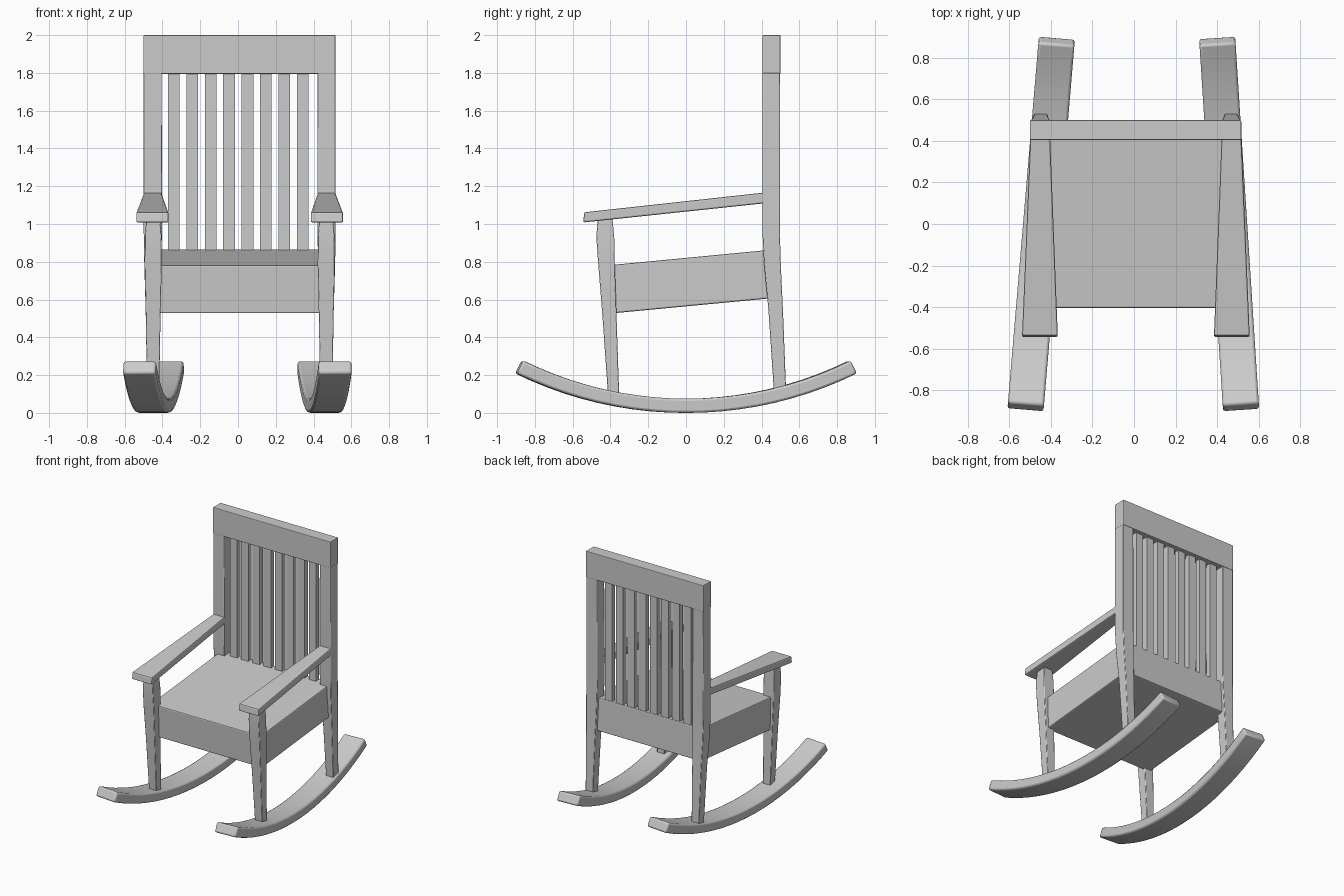
import bpy, bmesh, math
from mathutils import Vector

if "Cube" in bpy.data.objects:
    bpy.data.objects.remove(bpy.data.objects["Cube"])

OFF = 0.009  # slight sideways offset of the upper frame


def loft(name, rings, bevel=0.006, smooth=False):
    """Skin a chain of four-cornered rings into a closed solid."""
    bm = bmesh.new()
    vs = [[bm.verts.new(p) for p in r] for r in rings]
    for a, b in zip(vs, vs[1:]):
        for i in range(4):
            j = (i + 1) % 4
            bm.faces.new((a[i], a[j], b[j], b[i]))
    bm.faces.new(vs[0])
    bm.faces.new(vs[-1])
    bmesh.ops.recalc_face_normals(bm, faces=bm.faces)
    me = bpy.data.meshes.new(name)
    bm.to_mesh(me)
    bm.free()
    ob = bpy.data.objects.new(name, me)
    bpy.context.collection.objects.link(ob)
    if bevel:
        m = ob.modifiers.new("bevel", 'BEVEL')
        m.width = bevel
        m.segments = 2
        m.limit_method = 'ANGLE'
        m.angle_limit = math.radians(40)
    if smooth:
        bpy.context.view_layer.objects.active = ob
        ob.select_set(True)
        bpy.ops.object.shade_smooth_by_angle(angle=math.radians(30))
        ob.select_set(False)
    return ob


def flat_ring(x0, x1, y0, y1, z):
    return [(x0, y0, z), (x1, y0, z), (x1, y1, z), (x0, y1, z)]


def end_ring(x0, x1, y, z0, z1, lean=0.0):
    return [(x0, y + lean, z0), (x1, y + lean, z0), (x1, y, z1), (x0, y, z1)]


def box(name, x0, x1, y0, y1, z0, z1, bevel=0.004):
    return loft(name, [flat_ring(x0, x1, y0, y1, z0), flat_ring(x0, x1, y0, y1, z1)], bevel)


def column(name, side, sections, smooth=True):
    """Upright post: sections of (inner, outer, y front, y back, z)."""
    return loft(name, [flat_ring(OFF + side * a, OFF + side * b, y0, y1, z)
                       for a, b, y0, y1, z in sections], 0.004, smooth)


# seat: thick slab rising towards the back
loft("seat", [end_ring(-0.47, 0.482, -0.405, 0.527, 0.782, 0.015),
              end_ring(-0.47, 0.482, 0.475, 0.610, 0.866, 0.01)], 0.008)

# top rail and slats of the backrest
box("top_rail", OFF - 0.51, OFF + 0.507, 0.405, 0.5, 1.795, 2.0)
for i in range(8):
    x = -0.340 + i * 0.0975
    box(f"back_slat_{i + 1}", x - 0.031, x + 0.031, 0.43, 0.47, 0.80, 1.82, 0)

for side, label in ((-1, "left"), (1, "right")):
    # back posts, bending backwards below the seat
    column(f"back_post_{label}", side, [
        (0.427, 0.490, 0.467, 0.531, 0.09),
        (0.420, 0.498, 0.436, 0.513, 0.55),
        (0.415, 0.505, 0.414, 0.502, 0.78),
        (0.412, 0.508, 0.405, 0.497, 0.95),
        (0.413, 0.508, 0.405, 0.497, 1.80)])
    # front legs, thickest just below the arm
    column(f"front_leg_{label}", side, [
        (0.427, 0.490, -0.411, -0.353, 0.07),
        (0.419, 0.497, -0.443, -0.368, 0.52),
        (0.413, 0.503, -0.464, -0.377, 0.78),
        (0.414, 0.502, -0.475, -0.380, 0.93),
        (0.422, 0.494, -0.467, -0.390, 1.035)])
    # arms, widening towards the front
    a = lambda v: OFF + side * v
    loft(f"arm_{label}", [end_ring(a(0.376), a(0.548), -0.538, 1.008, 1.062, -0.007),
                          end_ring(a(0.413), a(0.508), 0.42, 1.110, 1.167)], 0.008)

# rockers: circular arcs, toed in towards the back
for label, front, back in (("left", -0.523, -0.371), ("right", 0.516, 0.400)):
    R, T, W, N = 2.05, 0.075, 0.087, 20
    rings = []
    for i in range(N + 1):
        t = math.radians(-26.1 + 52.2 * i / N)
        ring = []
        for w, r in ((-W, R), (W, R), (W, R - T), (-W, R - T)):
            ring.append(Vector((w, r * math.sin(t), R - r * math.cos(t))))
        rings.append(ring)
    ob = loft(f"rocker_{label}", rings, 0.012, True)
    ob.location.x = (front + back) / 2
    ob.rotation_euler.z = math.atan2(front - back, 1.8)
